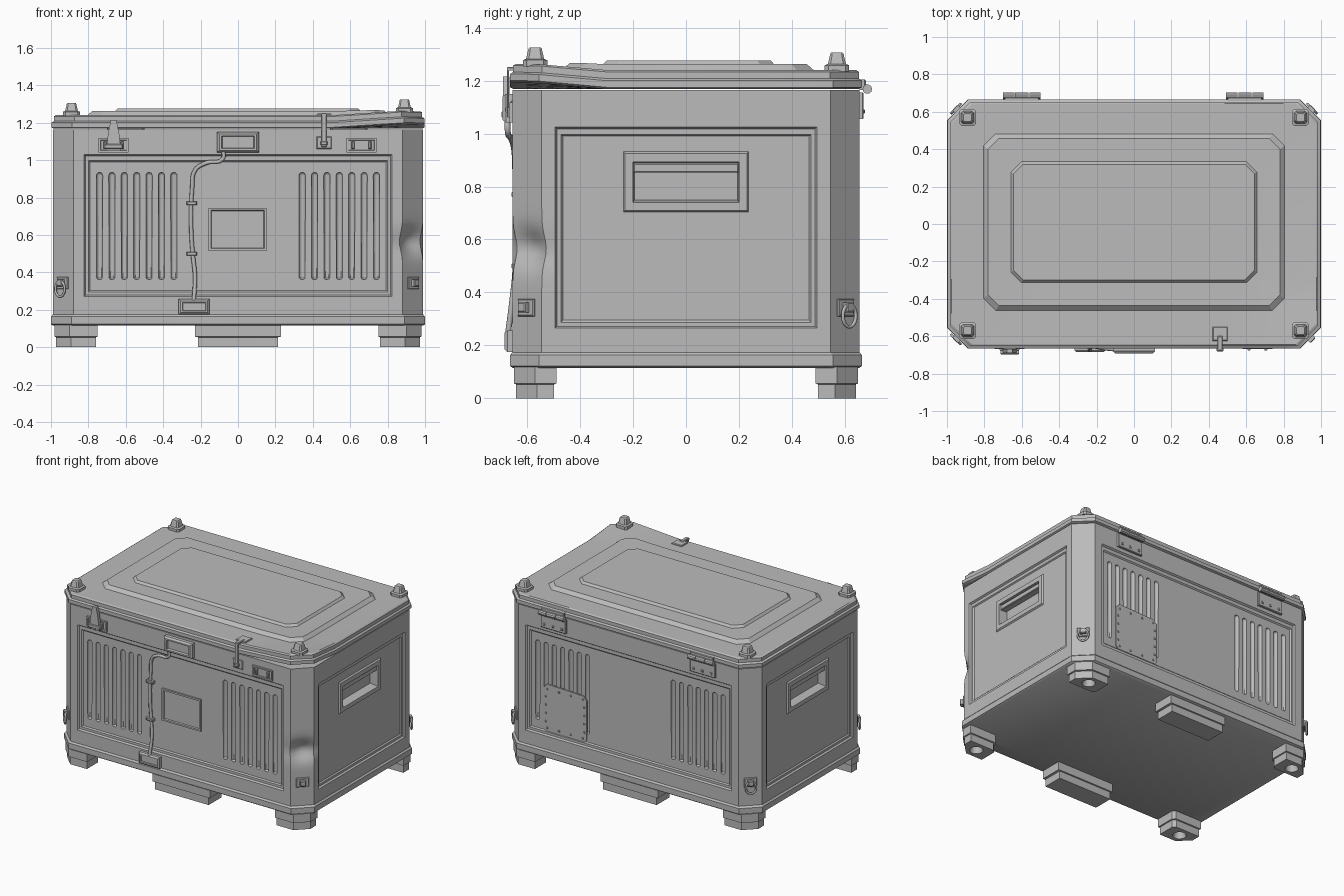
import bpy, bmesh, math
from mathutils import Vector

if "Cube" in bpy.data.objects:
    bpy.data.objects.remove(bpy.data.objects["Cube"])

W, H, C, Z0, Z1 = 0.99, 0.655, 0.11, 0.17, 1.165
grey = bpy.data.materials.new("grey plastic")
grey.diffuse_color = (0.5, 0.5, 0.5, 1)
grey.use_nodes = True
grey.node_tree.nodes["Principled BSDF"].inputs["Base Color"].default_value = grey.diffuse_color


def make(name, bm, angle=30, cutter=None):
    """Turn a bmesh into a finished, optionally cut, object."""
    bmesh.ops.remove_doubles(bm, verts=bm.verts, dist=1e-5)
    bmesh.ops.recalc_face_normals(bm, faces=bm.faces)
    me = bpy.data.meshes.new(name)
    bm.to_mesh(me)
    bm.free()
    me.materials.append(grey)
    ob = bpy.data.objects.new(name, me)
    bpy.context.collection.objects.link(ob)
    bpy.ops.object.select_all(action='DESELECT')
    ob.select_set(True)
    bpy.context.view_layer.objects.active = ob
    if cutter:
        m = ob.modifiers.new("cut", 'BOOLEAN')
        m.operation, m.solver, m.object = 'DIFFERENCE', 'EXACT', cutter
        bpy.ops.object.modifier_apply(modifier=m.name)
        cutter.hide_render = True
        bpy.data.objects.remove(cutter)
    bpy.ops.object.shade_smooth_by_angle(angle=math.radians(angle))
    return ob


def loft(bm, rings, first=True, last=True):
    vs = [[bm.verts.new(p) for p in r] for r in rings]
    n = len(vs[0])
    for a, b in zip(vs, vs[1:]):
        for i in range(n):
            j = (i + 1) % n
            bm.faces.new((a[i], a[j], b[j], b[i]))
    if first:
        bm.faces.new(vs[0][::-1])
    if last:
        bm.faces.new(vs[-1])


def octagon(w, h, c, z, yc=0.0):
    return [Vector((x, y + yc, z)) for x, y in (
        (-w + c, -h), (w - c, -h), (w, -h + c), (w, h - c),
        (w - c, h), (-w + c, h), (-w, h - c), (-w, -h + c))]


def frame(x, y, nx, ny):
    """Wall coordinates: u to the right seen from outside, v up, d outward."""
    n = Vector((nx, ny, 0)).normalized()
    u = Vector((-n.y, n.x, 0))
    return lambda a, v, d: Vector((x, y, 0)) + u * a + n * d + Vector((0, 0, v))


FRONT, RIGHT = frame(0, -H, 0, -1), frame(W, 0, 1, 0)
BACK, LEFT = frame(0, H, 0, 1), frame(-W, 0, -1, 0)


def rects(bm, f, steps, first=True):
    loft(bm, [[f(a, c, d), f(b, c, d), f(b, e, d), f(a, e, d)]
              for a, b, c, e, d in steps], first)


def plate(bm, f, a, b, c, e, d0, d1, s=0.004):
    rects(bm, f, [(a, b, c, e, d0), (a, b, c, e, d1 - s),
                  (a + s, b - s, c + s, e - s, d1)])


def prism(bm, f, pts, d0, d1):
    loft(bm, [[f(u, v, d) for u, v in pts] for d in (d0, d1)])


def tube(name, pts, r, cyclic=False):
    cu = bpy.data.curves.new(name, 'CURVE')
    cu.dimensions, cu.bevel_depth, cu.bevel_resolution = '3D', r, 2
    cu.use_fill_caps = True
    sp = cu.splines.new('BEZIER')
    sp.bezier_points.add(len(pts) - 1)
    for bp, p in zip(sp.bezier_points, pts):
        bp.co = p
        bp.handle_left_type = bp.handle_right_type = 'AUTO'
    sp.use_cyclic_u, sp.resolution_u = cyclic, 5
    cu.materials.append(grey)
    ob = bpy.data.objects.new(name, cu)
    bpy.context.collection.objects.link(ob)
    bpy.ops.object.select_all(action='DESELECT')
    ob.select_set(True)
    bpy.context.view_layer.objects.active = ob
    bpy.ops.object.convert(target='MESH')


def bisect(bm, co, no, keep=lambda p: True):
    fs = [f for f in bm.faces if keep(f.calc_center_median())]
    geom = set(fs)
    for f in fs:
        geom.update(f.edges)
        geom.update(f.verts)
    bmesh.ops.bisect_plane(bm, geom=list(geom), plane_co=co, plane_no=no, dist=1e-5)


# Groove cutters: round-ended slots along the front and back panels
bm = bmesh.new()
for f in (FRONT, BACK):
    for s in (-1, 1):
        for i in range(7):
            u, r = s * (0.343 + i * 0.0662), 0.0175
            rings = []
            for k in range(1, 8):
                t = math.pi * k / 8
                v = 0.935 - r + r * math.cos(t) if k < 5 else 0.36 + r + r * math.cos(t)
                rings.append([f(u + r * math.sin(t) * math.cos(q), v,
                                -0.02 + r * math.sin(t) * math.sin(q))
                              for q in (j * math.pi / 6 + 0.1 for j in range(12))])
            loft(bm, rings)
grooves = make("groove_cutter", bm)

# Body: four walls with stepped recessed panels, joined by corner chamfers
bm = bmesh.new()
long_panel = [(-0.823, 0.823, 0.27, 1.03, 0), (-0.815, 0.815, 0.278, 1.022, -0.012),
              (-0.8, 0.8, 0.295, 0.998, -0.012), (-0.792, 0.792, 0.303, 0.99, -0.02)]
side_panel = [(-0.494, 0.494, 0.265, 1.025, 0), (-0.487, 0.487, 0.272, 1.018, -0.012),
              (-0.472, 0.472, 0.287, 0.996, -0.012), (-0.465, 0.465, 0.295, 0.99, -0.02),
              (-0.237, 0.237, 0.703, 0.932, -0.02), (-0.23, 0.23, 0.71, 0.925, -0.01),
              (-0.2, 0.2, 0.74, 0.893, -0.01), (-0.195, 0.195, 0.75, 0.888, -0.07)]
for f, half, steps in ((FRONT, W - C, long_panel), (BACK, W - C, long_panel),
                       (RIGHT, H - C, side_panel), (LEFT, H - C, side_panel)):
    rects(bm, f, [(-half, half, Z0, Z1, 0)] + steps, first=False)
bot, top = octagon(W, H, C, Z0), octagon(W, H, C, Z1)
for i in (1, 3, 5, 7):
    j = (i + 1) % 8
    bm.faces.new([bm.verts.new(p) for p in (bot[i], bot[j], top[j], top[i])])
bm.faces.new([bm.verts.new(p) for p in top])
bm.faces.new([bm.verts.new(p) for p in bot[::-1]])
bmesh.ops.remove_doubles(bm, verts=bm.verts, dist=1e-5)
# Dent pushed into the front right corner
corner = lambda p: p.x > 0.83 and p.y < -0.49 and Z0 + 0.01 < p.z < Z1 - 0.01
for i in range(17):
    bisect(bm, (0, 0, 0.36 + i * 0.026), (0, 0, 1), corner)
diagonal = lambda p: corner(p) and p.x - p.y > W + H - C - 0.005
for i in range(1, 8):
    bisect(bm, (W - C + C * i / 8, 0, 0), (1, 0, 0), diagonal)
for v in bm.verts:
    if v.co.x > W - C - 0.001 and v.co.y < -H + C + 0.001:
        t = (v.co.x - (W - C / 2)) / 0.06
        dz = (v.co.z - 0.565) / 0.065
        v.co += Vector((-1, 1, 0)) * 0.034 * math.exp(-t * t * 0.8 - dz * dz)
make("body", bm, 35, grooves)

# Base rim
bm = bmesh.new()
loft(bm, [octagon(0.99, 0.655, C, 0.115), octagon(1, 0.665, C, 0.123),
          octagon(1, 0.665, C, 0.163), octagon(0.99, 0.655, C, 0.174)])
make("base_rim", bm)


# Lid with two raised steps, one corner bent upward
def lift(x, y):
    return 0.032 * min(max((x - 0.5) / 0.5, 0), 1) * min(max((-0.3 - y) / 0.35, 0), 1)


bm = bmesh.new()
loft(bm, [octagon(0.985, 0.65, C, 1.168), octagon(0.997, 0.665, C, 1.175),
          octagon(0.997, 0.665, C, 1.2), octagon(0.985, 0.653, C, 1.208),
          octagon(0.985, 0.653, C, 1.233), octagon(0.975, 0.643, C, 1.24),
          octagon(0.805, 0.472, 0.065, 1.24, 0.01), octagon(0.78, 0.447, 0.058, 1.262, 0.01),
          octagon(0.657, 0.323, 0.055, 1.262, 0.01), octagon(0.643, 0.309, 0.05, 1.277, 0.01)])
for i in range(5):
    bisect(bm, (0.5 + 0.1 * i, 0, 0), (1, 0, 0))
    bisect(bm, (0, -0.3 - 0.08 * i, 0), (0, 1, 0))
for v in bm.verts:
    v.co.z += lift(v.co.x, v.co.y)
make("lid", bm, 25)

# Stacking knobs on the lid corners
bm = bmesh.new()
for x in (-0.89, 0.89):
    for y in (-0.57, 0.57):
        k = lift(x, y)
        loft(bm, [[p + Vector((x, y, k)) for p in octagon(s, s, s * 0.3, z)] for s, z in
                  ((0.046, 1.235), (0.046, 1.258), (0.034, 1.263), (0.025, 1.302), (0.021, 1.306))])
make("stacking_knobs", bm)

# Corner feet with round sockets underneath, and long middle feet
bm = bmesh.new()
for sx in (-1, 1):
    for sy in (-1, 1):
        loft(bm, [[Vector((sx * (0.865 + 0.045 * math.cos(a) * k), sy * (0.57 + 0.045 * math.sin(a) * k), z))
                   for a in (i * math.pi / 8 for i in range(16))] for k, z in ((1.05, -0.01), (0.7, 0.05))])
sockets = make("socket_cutter", bm)
bm = bmesh.new()
for sx in (-1, 1):
    for sy in (-1, 1):
        def foot(z, s):
            a, b, c, d = 0.75 + s, 0.98 - s, 0.49 + s, 0.65 - s
            return [Vector((sx * x, sy * y, z)) for x, y in (
                (a + 0.02, c), (b, c), (b, d - 0.08), (b - 0.08, d), (a, d), (a, c + 0.02))]
        loft(bm, [foot(0, 0.008), foot(0.053, 0.008), foot(0.056, 0), foot(0.118, 0)])
make("corner_feet", bm, 30, sockets)
bm = bmesh.new()
for f in (FRONT, BACK):
    rects(bm, lambda u, v, d: f(u, d, v), [
        (-0.215, 0.215, -0.157, -0.013, 0), (-0.215, 0.215, -0.157, -0.013, 0.053),
        (-0.23, 0.23, -0.165, -0.005, 0.056), (-0.23, 0.23, -0.165, -0.005, 0.118)])
make("middle_feet", bm)

# Grip bars inside the side handle recesses
bm = bmesh.new()
for f in (RIGHT, LEFT):
    plate(bm, f, -0.198, 0.198, 0.853, 0.888, -0.065, -0.02)
make("side_grips", bm)

# Label frame on the front panel
bm = bmesh.new()
rects(bm, FRONT, [(-0.157, 0.153, 0.515, 0.745, -0.025), (-0.157, 0.153, 0.515, 0.745, -0.008),
                  (-0.145, 0.141, 0.527, 0.733, -0.008), (-0.141, 0.137, 0.531, 0.729, -0.016)])
make("label_frame", bm)

# Front handle box
bm = bmesh.new()
rects(bm, FRONT, [(-0.112, 0.112, 1.042, 1.15, -0.01), (-0.112, 0.112, 1.042, 1.15, 0.025),
                  (-0.1, 0.1, 1.052, 1.14, 0.038), (-0.088, 0.088, 1.062, 1.13, 0.038),
                  (-0.084, 0.084, 1.066, 1.126, 0.022)])
make("front_handle_box", bm)

# Front latches: one closed, one open, one bare catch plate
bm = bmesh.new()
for c in (-0.665, 0.66):
    rects(bm, FRONT, [(c - 0.08, c + 0.08, 1.042, 1.117, -0.01), (c - 0.08, c + 0.08, 1.042, 1.117, 0.012),
                      (c - 0.07, c + 0.07, 1.052, 1.107, 0.012), (c - 0.068, c + 0.068, 1.054, 1.105, 0.004)])
    for s in (-0.045, 0.045):
        plate(bm, FRONT, c + s - 0.008, c + s + 0.008, 1.06, 1.1, 0, 0.022)
prism(bm, FRONT, [(-0.705, 1.05), (-0.625, 1.05), (-0.635, 1.14), (-0.65, 1.215),
                  (-0.68, 1.215), (-0.695, 1.14)], 0.012, 0.036)
plate(bm, FRONT, -0.715, -0.615, 1.06, 1.085, 0.01, 0.042)
plate(bm, FRONT, 0.42, 0.5, 1.06, 1.125, -0.005, 0.008)
plate(bm, FRONT, 0.446, 0.474, 1.07, 1.25, 0.014, 0.022)
plate(bm, FRONT, 0.442, 0.478, 1.08, 1.1, 0.005, 0.028)
lid_top = lambda u, v, d: Vector((u, v, d))
plate(bm, lid_top, 0.42, 0.5, -0.625, -0.55, 1.235, 1.248)
plate(bm, lid_top, 0.446, 0.474, -0.677, -0.6, 1.238, 1.252)
make("front_latches", bm)

# Cable, its clips and lower junction box
tube("cable", [FRONT(u, v, d) for u, v, d in (
    (-0.08, 1.06, 0.02), (-0.082, 1.005, 0.018), (-0.17, 0.985, 0.008), (-0.23, 0.945, -0.005),
    (-0.245, 0.85, -0.01), (-0.25, 0.62, -0.01), (-0.24, 0.48, -0.01), (-0.23, 0.38, 0.0),
    (-0.237, 0.24, 0.018))], 0.011)
bm = bmesh.new()
for v in (0.5, 0.77):
    plate(bm, FRONT, -0.275, -0.22, v - 0.01, v + 0.01, -0.022, 0.005)
rects(bm, FRONT, [(-0.317, -0.153, 0.175, 0.257, -0.01), (-0.317, -0.153, 0.175, 0.257, 0.02),
                  (-0.308, -0.162, 0.184, 0.248, 0.03), (-0.298, -0.172, 0.194, 0.238, 0.03),
                  (-0.295, -0.175, 0.197, 0.235, 0.024)])
make("junction_box", bm)

# Riveted repair plate on the back panel (u runs toward -x there)
bm = bmesh.new()
prism(bm, BACK, [(-0.69, 0.32), (-0.67, 0.3), (-0.36, 0.3), (-0.345, 0.32), (-0.345, 0.6),
                 (-0.37, 0.63), (-0.66, 0.64), (-0.69, 0.61)], -0.022, -0.013)
for i in range(4):
    for u, v in ((-0.66 + i * 0.095, 0.325), (-0.66 + i * 0.095, 0.605),
                 (-0.672, 0.37 + i * 0.06), (-0.362, 0.37 + i * 0.06)):
        plate(bm, BACK, u - 0.006, u + 0.006, v - 0.006, v + 0.006, -0.014, -0.008)
make("repair_plate", bm)

# Hinges on the back
bm = bmesh.new()
for c in (-0.593, 0.6):
    plate(bm, BACK, c - 0.1, c + 0.1, 1.055, 1.155, -0.005, 0.016)
    plate(bm, BACK, c - 0.09, c + 0.09, 1.165, 1.205, 0, 0.024)
    for a, b in ((-0.1, -0.04), (-0.035, 0.035), (0.04, 0.1)):
        loft(bm, [[BACK(c + u, 1.168 + 0.018 * math.sin(q), 0.03 + 0.018 * math.cos(q))
                   for q in (i * math.pi / 5 for i in range(10))] for u in (a, b)])
    for u in (-0.07, 0, 0.07):
        plate(bm, BACK, c + u - 0.008, c + u + 0.008, 1.075, 1.091, 0.01, 0.022)
make("hinges", bm)

# Tie-down plates and rings on the corner chamfers
bm = bmesh.new()
for sx in (-1, 1):
    for sy in (-1, 1):
        f = frame(sx * (W - C / 2), sy * (H - C / 2), sx, sy)
        plate(bm, f, -0.042, 0.042, 0.31, 0.375, -0.005, 0.01)
        plate(bm, f, -0.02, 0.02, 0.325, 0.362, 0.005, 0.032)
        if (sx, sy) != (1, -1):
            tube("tie_down_ring", [f(0.034 * math.cos(a), 0.312 + 0.042 * math.sin(a), 0.024)
                                   for a in (i * math.pi / 4 for i in range(8))], 0.007, True)
make("tie_down_plates", bm)
